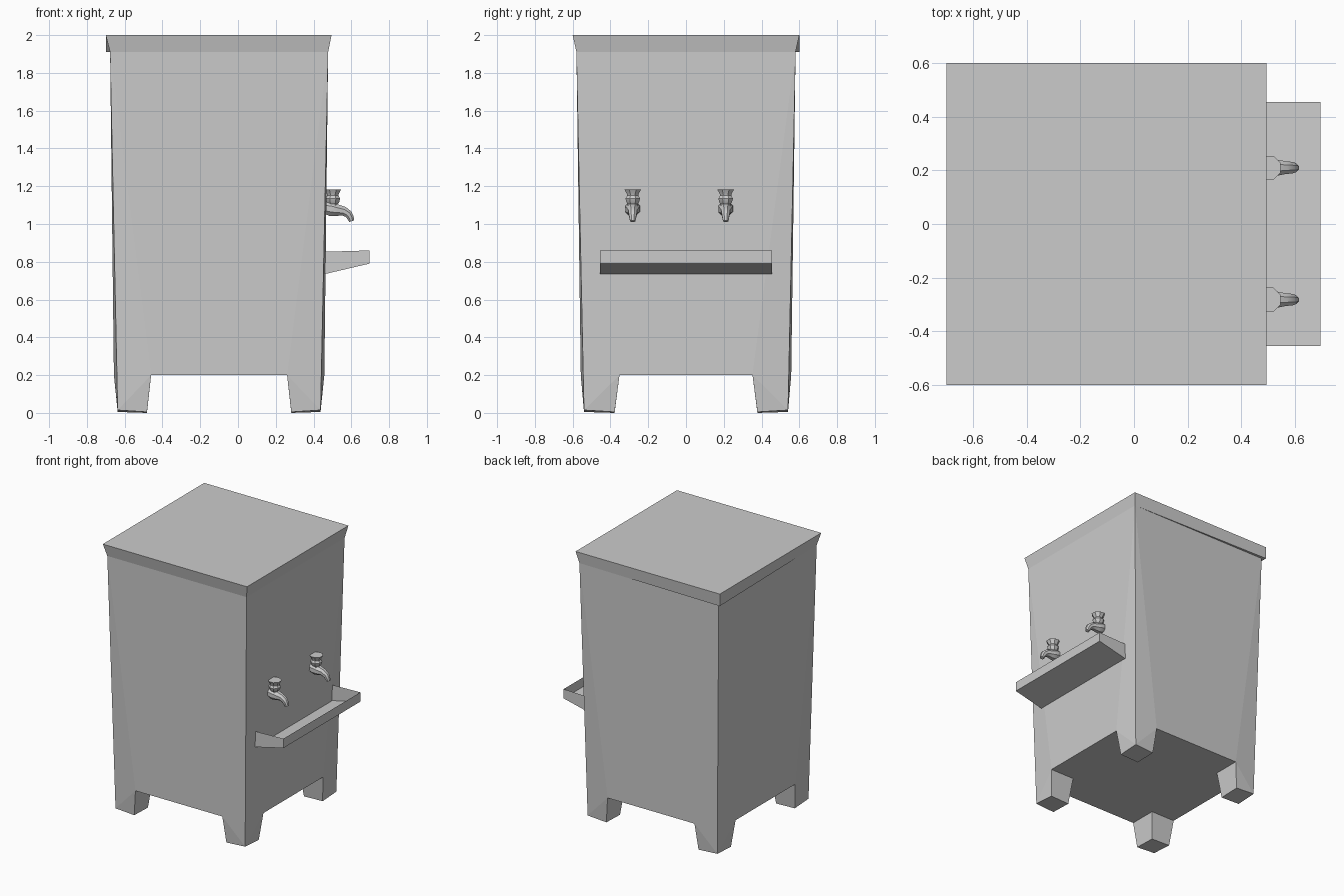
import bpy, bmesh, math
from mathutils import Vector

if "Cube" in bpy.data.objects:
    bpy.data.objects.remove(bpy.data.objects["Cube"])

CX = -0.1  # cabinet centre in x


def make_object(name, bm, recalc=True):
    if recalc:
        bmesh.ops.recalc_face_normals(bm, faces=bm.faces)
    me = bpy.data.meshes.new(name)
    bm.to_mesh(me)
    bm.free()
    ob = bpy.data.objects.new(name, me)
    bpy.context.collection.objects.link(ob)
    return ob


# Cabinet: tapered walls running straight down into four feet
bm = bmesh.new()


def vert(x, y, z):
    return bm.verts.new((CX + x, y, z))


corners = []
for sx, sy in ((-1, -1), (1, -1), (1, 1), (-1, 1)):
    c = dict(
        top=vert(sx * 0.577, sy * 0.58, 1.91),
        fx=vert(sx * 0.36, sy * 0.557, 0.2),
        fy=vert(sx * 0.557, sy * 0.352, 0.2),
        fi=vert(sx * 0.36, sy * 0.352, 0.2),
        c=vert(sx * 0.537, sy * 0.54, 0.015),
        bx=vert(sx * 0.382, sy * 0.54, 0.005),
        by=vert(sx * 0.537, sy * 0.378, 0.005),
        bi=vert(sx * 0.382, sy * 0.378, 0))
    corners.append(c)
    # foot facets, inner walls and sole
    for f in (("top", "fx", "c"), ("top", "c", "fy"), ("fx", "bx", "c"),
              ("fy", "c", "by"), ("fx", "fi", "bi", "bx"),
              ("fy", "by", "bi", "fi"), ("c", "bx", "bi", "by")):
        bm.faces.new([c[k] for k in f])
for i in range(4):
    a, b = corners[i], corners[(i + 1) % 4]
    k = "fx" if i % 2 == 0 else "fy"
    bm.faces.new((a["top"], b["top"], b[k], a[k]))       # wall panel
    bm.faces.new((a[k], b[k], b["fi"], a["fi"]))         # underside strip
bm.faces.new([c["fi"] for c in corners])                 # underside centre

# Flared lid; its back left corner drops straight down
lid = [vert(x, y, 2.0) for x, y in
       ((-0.6, -0.6), (0.595, -0.6), (0.595, 0.6), (-0.6, 0.6))]
rim = [c["top"] for c in corners]
rim[3] = vert(-0.6, 0.6, 1.91)
for i in range(4):
    j = (i + 1) % 4
    bm.faces.new((rim[i], rim[j], lid[j], lid[i]))
bm.faces.new((rim[2], rim[3], corners[3]["top"]))
bm.faces.new((rim[3], rim[0], corners[3]["top"]))
bm.faces.new(lid)
make_object("cabinet", bm)

# Drip tray: thin open trough with a sloping floor
bm = bmesh.new()
rows = []
for x, z in ((0.46, 0.853), (0.46, 0.735), (0.695, 0.79), (0.695, 0.86)):
    rows.append([bm.verts.new((x, y, z)) for y in (-0.455, 0.455)])
for i in (1, 2):
    a, b = rows[i], rows[i + 1]
    bm.faces.new((a[0], a[1], b[1], b[0]))
for s in (0, 1):
    bm.faces.new([r[s] for r in rows])
make_object("drip_tray", bm)


def loft(name, rings):
    """Skin a list of vertex rings and cap both ends."""
    bm = bmesh.new()
    vs = [[bm.verts.new(p) for p in r] for r in rings]
    n = len(vs[0])
    for a, b in zip(vs, vs[1:]):
        for i in range(n):
            bm.faces.new((a[i], a[(i + 1) % n], b[(i + 1) % n], b[i]))
    bm.faces.new(vs[0])
    bm.faces.new(vs[-1])
    ob = make_object(name, bm)
    bpy.context.view_layer.objects.active = ob
    ob.select_set(True)
    bpy.ops.object.shade_smooth_by_angle(angle=math.radians(35))
    ob.select_set(False)


def ring(cx, cy, cz, r, tilt, side=1.0, n=8):
    """Circle facing along a direction tilted down from +x by tilt degrees."""
    t = math.radians(tilt)
    up = Vector((math.sin(t), 0, math.cos(t)))
    return [Vector((cx, cy, cz)) + up * r * math.cos(a) + Vector((0, r * side * math.sin(a), 0))
            for a in (2 * math.pi * (i + 0.5) / n for i in range(n))]


# Taps: curved spout plus waisted handle
for side, y in (("front", -0.282), ("back", 0.21)):
    spout = [(0.455, 1.085, 0.034, 0), (0.49, 1.08, 0.042, 0),
             (0.525, 1.073, 0.034, 8), (0.56, 1.068, 0.026, 25),
             (0.585, 1.052, 0.023, 48), (0.596, 1.033, 0.019, 65),
             (0.602, 1.015, 0.015, 72)]
    loft(side + "_tap_spout", [ring(x, y, z, r, t) for x, z, r, t in spout])
    handle = [(1.08, 0.034), (1.105, 0.028), (1.115, 0.036), (1.135, 0.042),
              (1.15, 0.032), (1.16, 0.034), (1.183, 0.048)]
    loft(side + "_tap_handle", [
        [(0.502 + r * math.cos(a), y + r * math.sin(a), z)
         for a in (math.pi / 4 * (i + 0.5) for i in range(8))]
        for z, r in handle])
